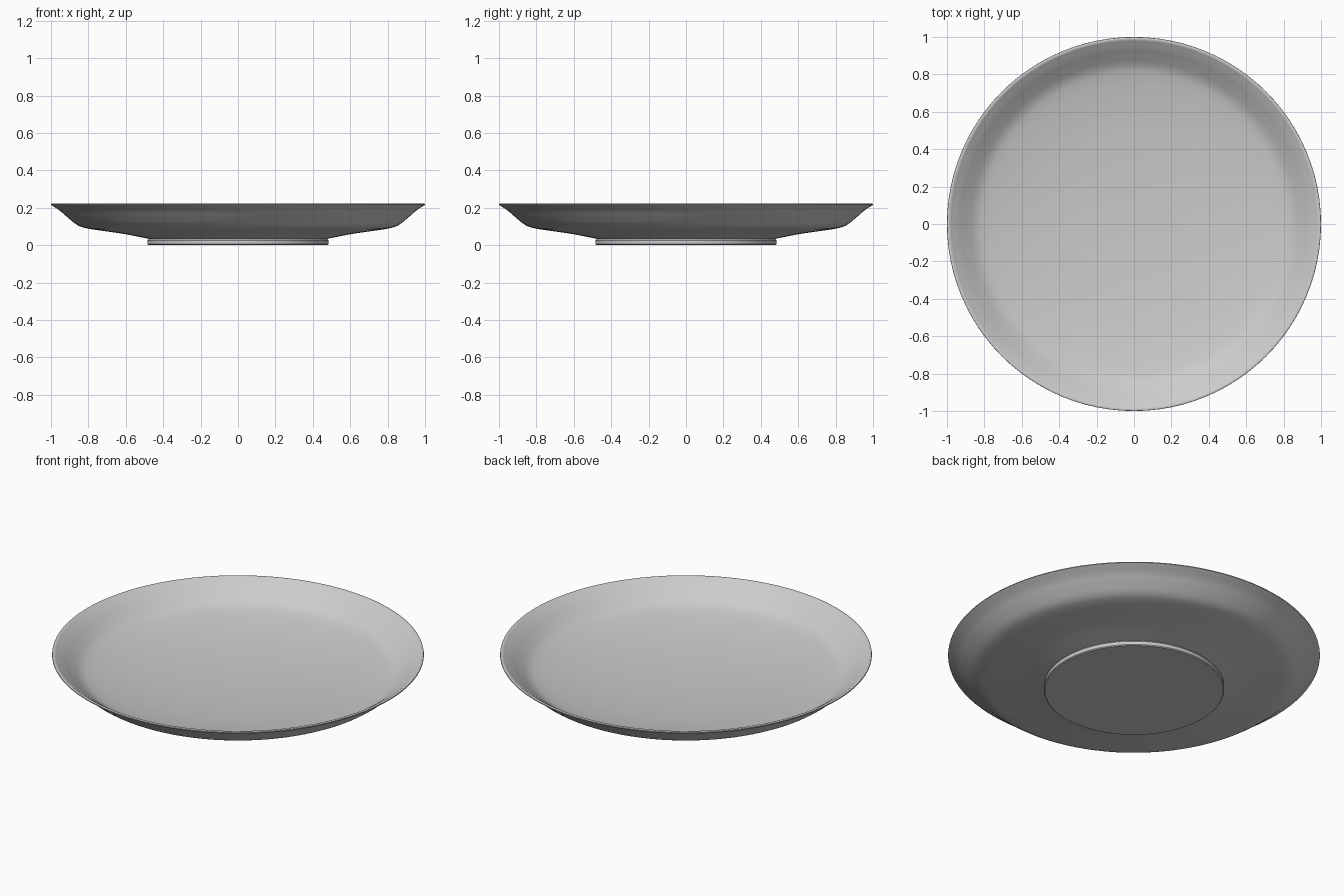
import bpy, bmesh, math
from mathutils import Vector

if "Cube" in bpy.data.objects:
    bpy.data.objects.remove(bpy.data.objects["Cube"])

STEPS = 96


def smooth_curve(pts, n=5):
    # Catmull-Rom curve through the (radius, height) points
    p = [Vector(q) for q in pts]
    p = [2 * p[0] - p[1]] + p + [2 * p[-1] - p[-2]]
    out = []
    for a, b, c, d in zip(p, p[1:], p[2:], p[3:]):
        for i in range(n):
            t = i / n
            out.append(0.5 * (2 * b + (c - a) * t + (2 * a - 5 * b + 4 * c - d) * t ** 2
                              + (3 * b - a - 3 * c + d) * t ** 3))
    return out + [p[-2]]


def lathe(name, profile):
    bm = bmesh.new()
    verts = [bm.verts.new((r, 0, z)) for r, z in profile]
    edges = [bm.edges.new(e) for e in zip(verts, verts[1:])]
    bmesh.ops.spin(bm, geom=verts + edges, cent=(0, 0, 0), axis=(0, 0, 1),
                   angle=2 * math.pi, steps=STEPS)
    bmesh.ops.remove_doubles(bm, verts=bm.verts, dist=0.0005)
    bmesh.ops.recalc_face_normals(bm, faces=bm.faces)
    me = bpy.data.meshes.new(name)
    bm.to_mesh(me)
    bm.free()
    ob = bpy.data.objects.new(name, me)
    bpy.context.collection.objects.link(ob)
    bpy.ops.object.select_all(action='DESELECT')
    ob.select_set(True)
    bpy.context.view_layer.objects.active = ob
    bpy.ops.object.shade_smooth_by_angle(angle=math.radians(35))


# foot: flat base with a short upright edge
foot = [(0, 0), (0.48, 0), (0.485, 0.005), (0.485, 0.024), (0.478, 0.032)]
# underside: shallow slope turning up into the flared wall
under = smooth_curve([(0.478, 0.034), (0.60, 0.058), (0.72, 0.076), (0.81, 0.09),
                      (0.86, 0.108), (0.91, 0.147), (0.95, 0.182), (0.994, 0.212)])
# rolled lip
lip = [(1.0, 0.216), (0.999, 0.221), (0.993, 0.223), (0.985, 0.222)]
# inside: curved wall down to a gently dished floor
inside = smooth_curve([(0.978, 0.217), (0.94, 0.192), (0.90, 0.162), (0.85, 0.128),
                       (0.80, 0.110), (0.70, 0.091), (0.55, 0.071), (0.35, 0.055),
                       (0.15, 0.047), (0, 0.045)])

lathe("plate", foot + under + lip + inside)
